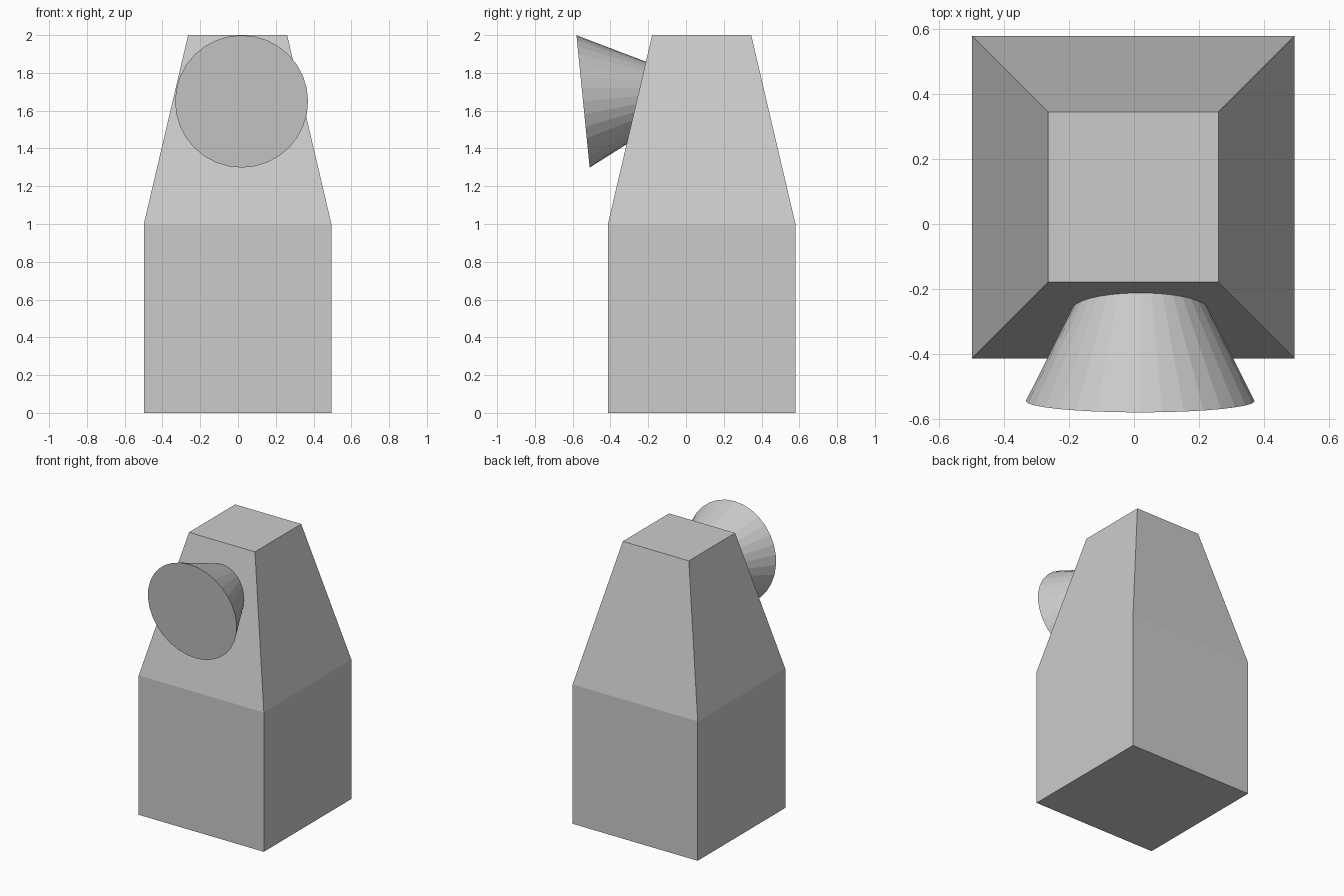
import bpy, bmesh, math
from mathutils import Matrix, Vector

if "Cube" in bpy.data.objects:
    bpy.data.objects.remove(bpy.data.objects["Cube"])

def add_object(name, bm):
    mesh = bpy.data.meshes.new(name)
    bm.to_mesh(mesh)
    bm.free()
    obj = bpy.data.objects.new(name, mesh)
    bpy.context.collection.objects.link(obj)
    return obj

# Tower body: a cube whose top is extruded and tapered
CX, CY, SIZE, TAPER = -0.002, 0.083, 0.993, 0.528
bm = bmesh.new()
bmesh.ops.create_cube(bm, size=1.0, matrix=Matrix.Translation((CX, CY, 0.5))
                      @ Matrix.Diagonal((SIZE, SIZE, 1.0, 1.0)))
top = max(bm.faces, key=lambda f: f.calc_center_median().z)
res = bmesh.ops.extrude_discrete_faces(bm, faces=[top])
cap = res["faces"][0]
for v in cap.verts:
    v.co = Vector((CX + (v.co.x - CX) * TAPER, CY + (v.co.y - CY) * TAPER, 2.0))
add_object("tower_body", bm)

# Horn: cone with its wide disc facing forward, tip buried in the body
RADIUS, TILT = 0.352, math.radians(5.7)
axis = Vector((0, math.cos(TILT), math.sin(TILT)))
disc_centre = Vector((0.019, -0.545, 1.649))
bm = bmesh.new()
bmesh.ops.create_cone(bm, cap_ends=True, segments=32, radius1=RADIUS, radius2=0.0,
                      depth=2 * RADIUS,
                      matrix=Matrix.Translation(disc_centre + axis * RADIUS)
                      @ Matrix.Rotation(TILT - math.pi / 2, 4, 'X'))
bmesh.ops.remove_doubles(bm, verts=bm.verts, dist=1e-5)
add_object("front_horn", bm)
